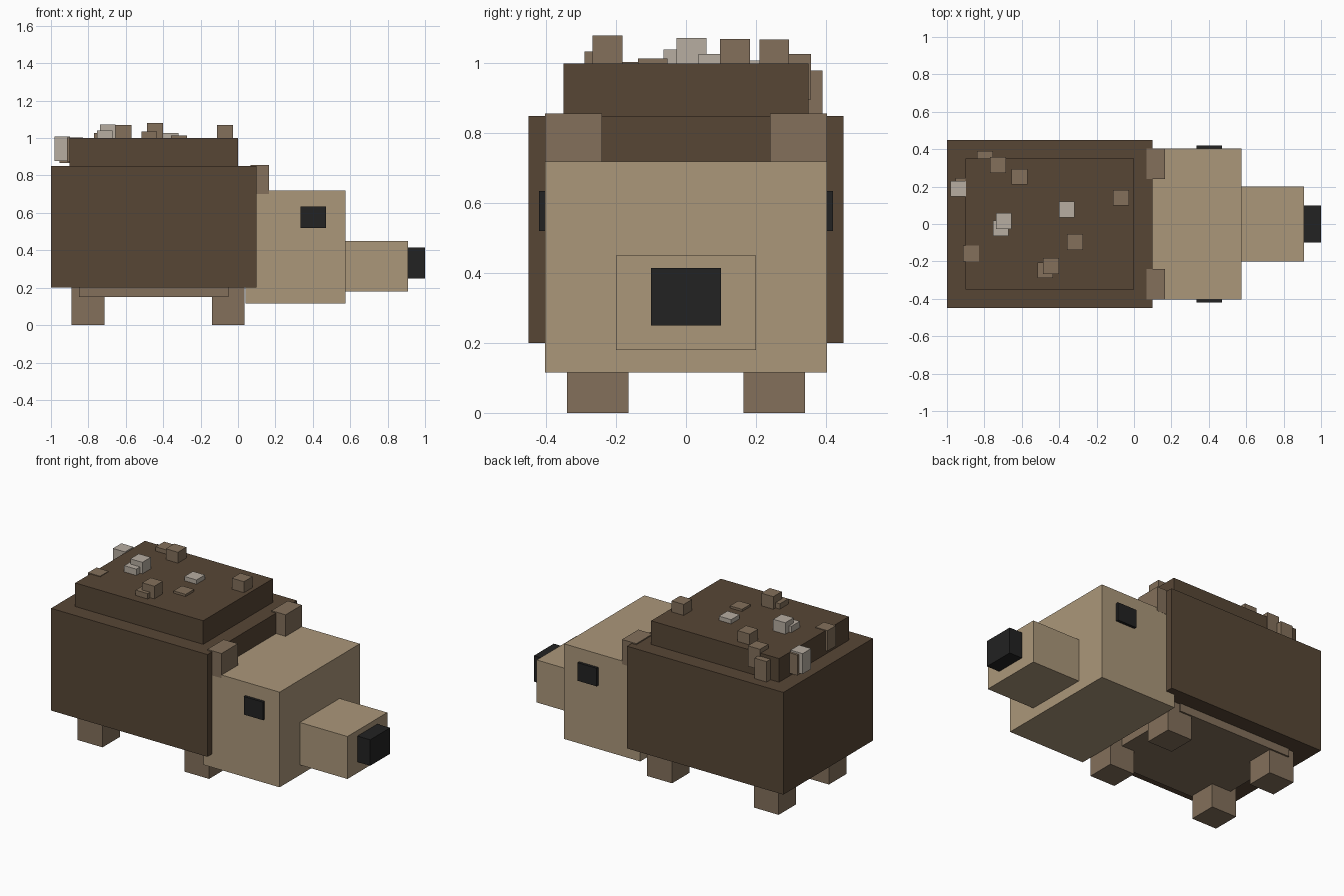
import bpy
import bmesh
from mathutils import Vector

default_cube = bpy.data.objects.get("Cube")
if default_cube:
    bpy.data.objects.remove(default_cube, do_unlink=True)


def make_material(name, hex_code):
    """Flat colour material from an sRGB hex code, stored as linear values."""
    channels = [int(hex_code[i:i + 2], 16) / 255 for i in (0, 2, 4)]
    linear = [c / 12.92 if c < 0.04 else ((c + 0.055) / 1.055) ** 2.4 for c in channels]
    colour = (*linear, 1)
    material = bpy.data.materials.new(name)
    material.use_nodes = True
    material.diffuse_color = colour
    shader = next(n for n in material.node_tree.nodes if n.type == "BSDF_PRINCIPLED")
    shader.inputs["Base Color"].default_value = colour
    return material


dark_brown = make_material("dark_brown", "574635")
mid_brown = make_material("mid_brown", "83705B")
tan = make_material("tan", "AB977A")
black = make_material("black", "222222")
pale_grey = make_material("pale_grey", "B7ADA1")


def box(name, material, x, y, z):
    """Flat-sided box given its (low, high) range on each axis."""
    low, high = (Vector(corner) for corner in zip(x, y, z))
    bm = bmesh.new()
    bmesh.ops.create_cube(bm, size=1)
    bmesh.ops.scale(bm, vec=high - low, verts=bm.verts)
    mesh = bpy.data.meshes.new(name)
    bm.to_mesh(mesh)
    bm.free()
    mesh.materials.append(material)
    part = bpy.data.objects.new(name, mesh)
    part.location = (low + high) / 2
    bpy.context.collection.objects.link(part)
    return part


def box_pair(name, material, x, y, z):
    """Two boxes mirrored across the long axis of the body."""
    box(name + "_near", material, x, (-y[1], -y[0]), z)
    box(name + "_far", material, x, y, z)


# Body
box("body_shell", dark_brown, (-1, 0.1), (-0.45, 0.45), (0.2, 0.85))
box("back_hump", dark_brown, (-0.9, 0), (-0.35, 0.35), (0.8, 1))
box("belly", mid_brown, (-0.85, -0.05), (-0.35, 0.35), (0.15, 0.25))

# Legs
box_pair("hind_leg", mid_brown, (-0.89, -0.715), (0.165, 0.34), (0, 0.23))
box_pair("front_leg", mid_brown, (-0.14, 0.035), (0.165, 0.34), (0, 0.23))

# Head
box("head", tan, (0.04, 0.575), (-0.403, 0.403), (0.115, 0.72))
box("snout", tan, (0.55, 0.91), (-0.2, 0.2), (0.18, 0.45))
box("nose", black, (0.89, 1), (-0.1, 0.1), (0.25, 0.415))
box_pair("eye", black, (0.335, 0.47), (0.38, 0.42), (0.52, 0.635))
box_pair("ear", mid_brown, (0.067, 0.167), (0.24, 0.404), (0.7, 0.857))

# Tufts scattered over the hump: low x, low y, top z
WIDTH, HEIGHT = 0.085, 0.13
tufts = {
    mid_brown: [
        (-0.77, 0.272, 1.027), (-0.655, 0.21, 1.069), (-0.112, 0.098, 1.07),
        (-0.357, -0.138, 1.014), (-0.487, -0.267, 1.08), (-0.517, -0.29, 1.034),
        (-0.84, 0.305, 0.98), (-0.955, 0.16, 0.997), (-0.915, -0.2, 1.004),
    ],
    pale_grey: [
        (-0.402, 0.036, 1.027), (-0.739, -0.027, 1.073),
        (-0.755, -0.065, 1.04), (-0.982, 0.146, 1.008),
    ],
}
for material, places in tufts.items():
    for number, (x, y, top) in enumerate(places, 1):
        box(f"{material.name}_tuft_{number}", material,
            (x, x + WIDTH), (y, y + WIDTH), (top - HEIGHT, top))
